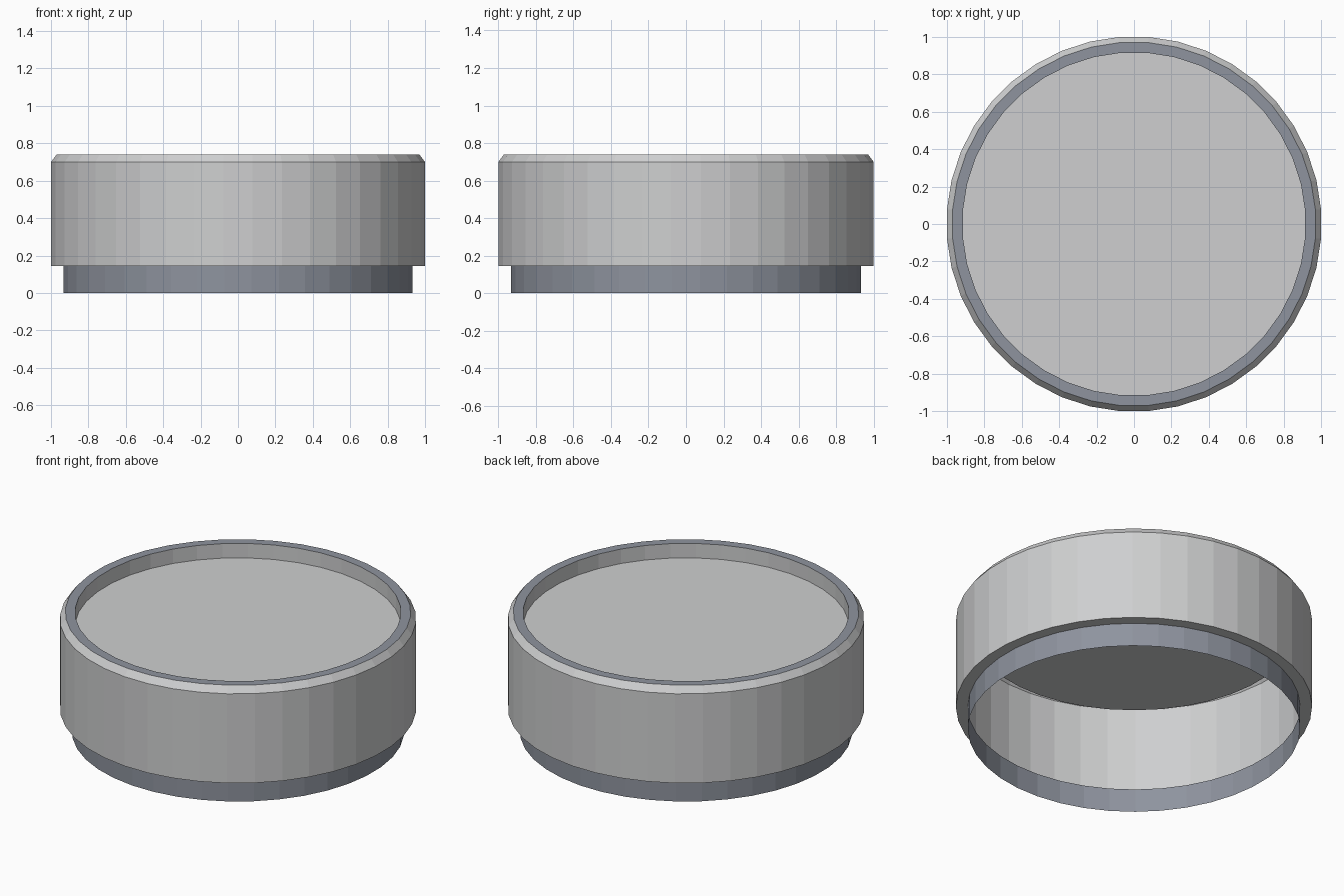
import bpy, bmesh, math

if "Cube" in bpy.data.objects:
    bpy.data.objects.remove(bpy.data.objects["Cube"])

SIDES = 40
FLAT = 1 / math.cos(math.pi / SIDES)   # flats, not corners, touch the given radius


def material(name, rgb):
    m = bpy.data.materials.new(name)
    m.diffuse_color = (*rgb, 1)
    m.use_nodes = True
    m.node_tree.nodes["Principled BSDF"].inputs["Base Color"].default_value = m.diffuse_color
    return m


grey = material("light grey", (0.62, 0.625, 0.63))
blue = material("slate blue grey", (0.272, 0.295, 0.345))


def lathe(name, profile, mat, cap=False):
    """Spin (radius, z) points into an open shell; cap closes the last ring."""
    bm = bmesh.new()
    rings = []
    for r, z in profile:
        ring = []
        for i in range(SIDES):
            a = 2 * math.pi * (i + 0.5) / SIDES
            ring.append(bm.verts.new((r * FLAT * math.cos(a), r * FLAT * math.sin(a), z)))
        rings.append(ring)
    for lo, hi in zip(rings, rings[1:]):
        for i in range(SIDES):
            j = (i + 1) % SIDES
            bm.faces.new((lo[i], lo[j], hi[j], hi[i]))
    if cap:
        bm.faces.new(rings[-1])
    me = bpy.data.meshes.new(name)
    bm.to_mesh(me)
    bm.free()
    me.materials.append(mat)
    ob = bpy.data.objects.new(name, me)
    bpy.context.collection.objects.link(ob)
    return ob


# lower collar, open underneath
lathe("lower_collar", [(0.933, 0), (0.933, 0.145)], blue)
# outer body: underside lip, wall and top chamfer
lathe("outer_body", [(0.933, 0.145), (1, 0.145), (1, 0.70), (0.97, 0.74)], grey)
# flat top rim
lathe("top_rim", [(0.97, 0.74), (0.915, 0.74)], blue)
# recess wall and sunken disc
lathe("recessed_disc", [(0.915, 0.74), (0.915, 0.65)], grey, cap=True)
